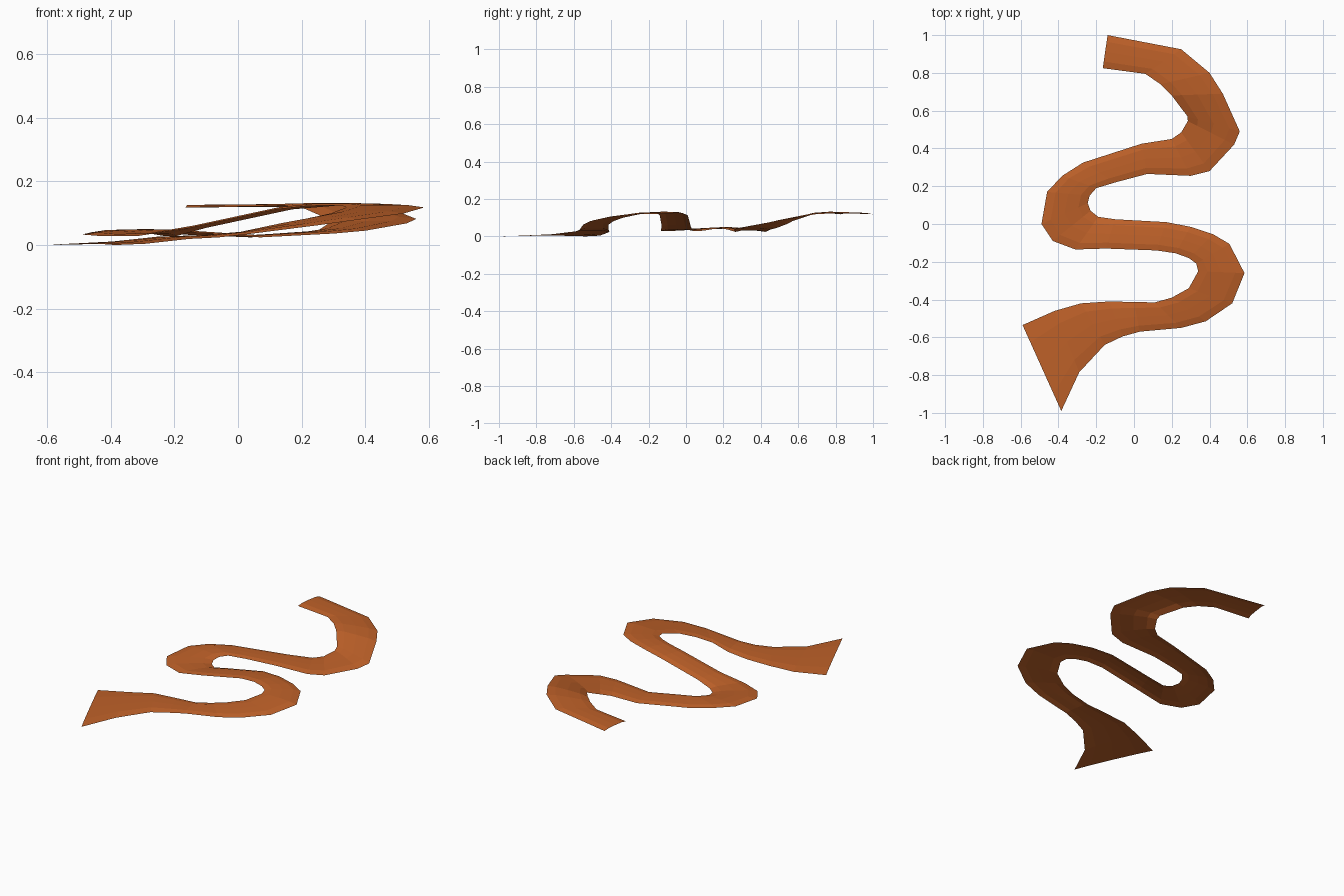
import bpy
import bmesh
from mathutils import Vector

# Stations along the road: left edge x, y, right edge x, y, crown height
STATIONS = [
    (-.59, -.535, -.385, -.99, .004), (-.42, -.46, -.29, -.785, .012),
    (-.28, -.42, -.155, -.64, .027), (-.13, -.41, -.06, -.595, .032),
    (.0, -.413, .03, -.57, .042), (.11, -.415, .25, -.55, .07),
    (.20, -.39, .38, -.515, .088), (.29, -.34, .52, -.42, .107),
    (.34, -.25, .585, -.26, .126), (.33, -.21, .505, -.105, .130),
    (.29, -.18, .42, -.055, .132), (.22, -.155, .30, -.015, .131),
    (.12, -.14, .17, .01, .12), (-.15, -.13, -.10, .025, .062),
    (-.31, -.135, -.19, .038, .037), (-.43, -.09, -.23, .07, .036),
    (-.49, .0, -.245, .11, .041), (-.46, .17, -.235, .15, .048),
    (-.38, .255, -.20, .19, .050), (-.27, .325, -.10, .22, .045),
    (.04, .425, .07, .265, .032), (.20, .45, .30, .255, .044),
    (.25, .485, .40, .28, .053), (.285, .545, .53, .42, .076),
    (.283, .57, .56, .49, .090), (.20, .68, .47, .69, .126),
    (.14, .74, .40, .80, .132), (.06, .795, .25, .925, .129),
    (-.165, .825, -.14, 1.0, .126),
]
# Crowned cross-section: position across the width, drop below the crown
PROFILE = [(0, .008), (.2, .001), (.5, 0), (.8, .001), (1, .008)]

bm = bmesh.new()
rows = []
for i, (lx, ly, rx, ry, z) in enumerate(STATIONS):
    left, right = Vector((lx, ly, 0)), Vector((rx, ry, 0))
    row = []
    for t, drop in PROFILE:
        p = left.lerp(right, t)
        p.z = max(0, z - drop)
        row.append(bm.verts.new(p))
    rows.append(row)
for a, b in zip(rows, rows[1:]):
    for j in range(len(PROFILE) - 1):
        bm.faces.new((a[j], a[j + 1], b[j + 1], b[j]))
bm.normal_update()

mesh = bpy.data.meshes.new("winding_road")
bm.to_mesh(mesh)
bm.free()
road = bpy.data.objects.new("winding_road", mesh)
bpy.context.collection.objects.link(road)

# Orange earth
mat = bpy.data.materials.new("orange_earth")
mat.diffuse_color = (.52, .12, .022, 1)
mesh.materials.append(mat)
